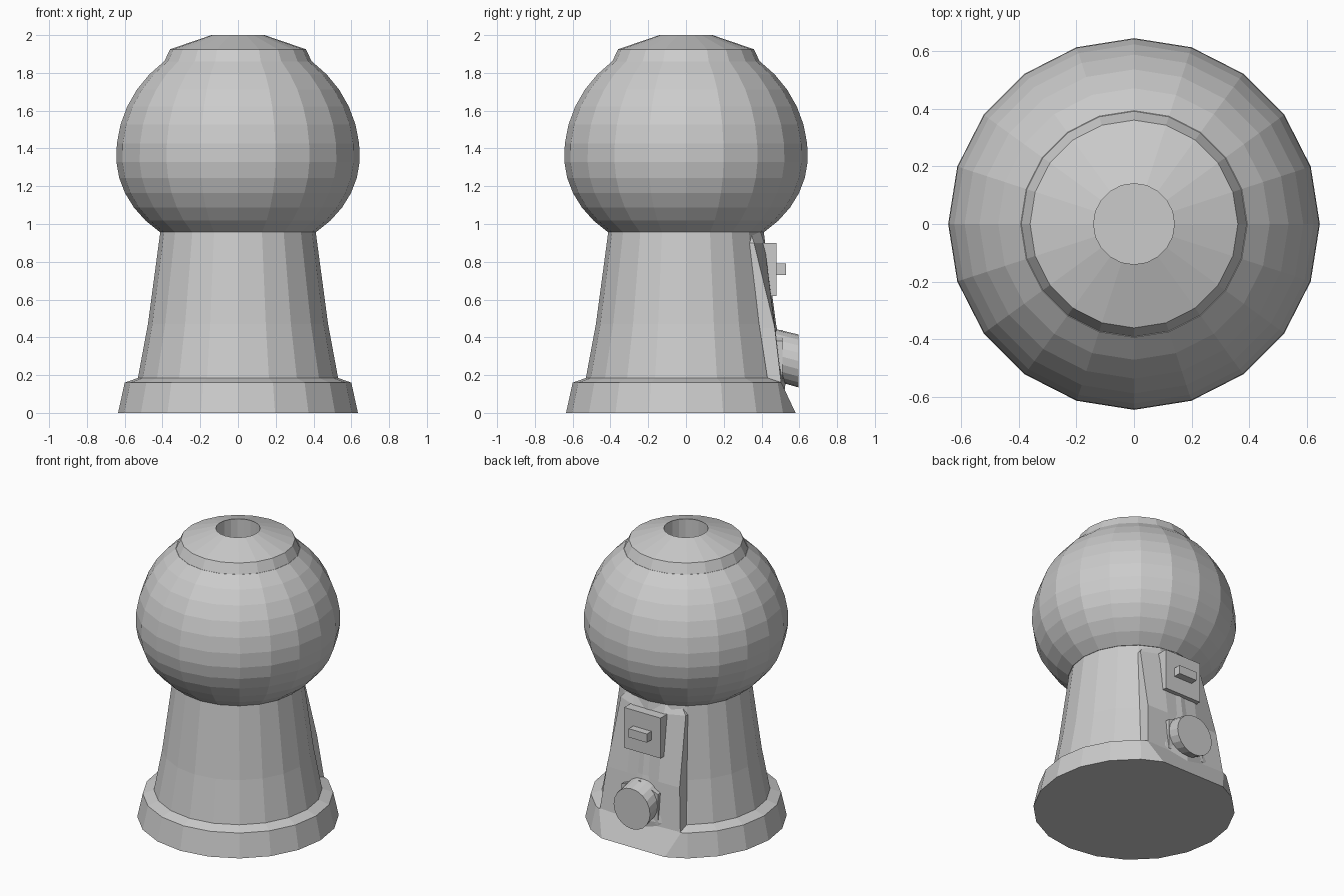
import bpy, bmesh, math
from mathutils import Vector

if "Cube" in bpy.data.objects:
    bpy.data.objects.remove(bpy.data.objects["Cube"])

SIDES = 20
grey = bpy.data.materials.new("plain grey")
grey.use_nodes = True
tone = (0.6, 0.6, 0.6, 1)
grey.diffuse_color = tone
grey.node_tree.nodes["Principled BSDF"].inputs["Base Color"].default_value = tone


def finish(name, bm):
    bmesh.ops.recalc_face_normals(bm, faces=bm.faces)
    mesh = bpy.data.meshes.new(name)
    bm.to_mesh(mesh)
    bm.free()
    mesh.materials.append(grey)
    obj = bpy.data.objects.new(name, mesh)
    bpy.context.collection.objects.link(obj)
    return obj


def skin(name, rings):
    """Closed solid through matching rings of points."""
    bm = bmesh.new()
    loops = [[bm.verts.new(p) for p in ring] for ring in rings]
    for a, b in zip(loops, loops[1:]):
        for i in range(len(a)):
            j = (i + 1) % len(a)
            bm.faces.new((a[i], a[j], b[j], b[i]))
    bm.faces.new(loops[0])
    bm.faces.new(loops[-1])
    return finish(name, bm)


def ring(y, z, r, tilt=0):
    """Circle facing up, tipped towards +y by tilt degrees."""
    t = math.radians(tilt)
    out = []
    for i in range(SIDES):
        a = i * math.tau / SIDES
        s = r * math.sin(a)
        out.append(Vector((r * math.cos(a), y + s * math.cos(t), z - s * math.sin(t))))
    return out


def box(name, half_x, y0, y1, z0, z1):
    flat = [(-half_x, z0), (half_x, z0), (half_x, z1), (-half_x, z1)]
    return skin(name, [[(x, y, z) for x, z in flat] for y in (y0, y1)])


def cut(obj, cutter):
    mod = obj.modifiers.new("bore", 'BOOLEAN')
    mod.operation = 'DIFFERENCE'
    mod.solver = 'EXACT'
    mod.object = cutter


# Base plinth, with the back sliced to a slope
base = skin("base", [ring(0, z, r) for r, z in ((0.635, 0), (0.60, 0.16), (0.53, 0.185))])
bm = bmesh.new()
bm.from_mesh(base.data)
geom = bm.verts[:] + bm.edges[:] + bm.faces[:]
bmesh.ops.bisect_plane(bm, geom=geom, plane_co=(0, 0.58, 0),
                       plane_no=(0, 0.17, 0.08), clear_outer=True)
bmesh.ops.holes_fill(bm, edges=[e for e in bm.edges if e.is_boundary])
bmesh.ops.recalc_face_normals(bm, faces=bm.faces)
bm.to_mesh(base.data)
bm.free()

# Tapered pedestal
pedestal = skin("pedestal", [ring(0, z, r) for r, z in
                             ((0.52, 0.1), (0.53, 0.185), (0.477, 0.47), (0.41, 0.97))])

# Globe: rounder above the equator, flatter below
profile = []
for i in range(12):
    a = math.radians(-50 + i * 102.5 / 11)
    profile.append((0.645 * math.cos(a), 1.36 + (0.63 if a > 0 else 0.525) * math.sin(a)))
globe = skin("globe", [ring(0, z, r) for r, z in profile])

# Cap with a shallow cone
cap = skin("cap", [ring(0, z, r) for r, z in ((0.395, 1.85), (0.36, 1.925), (0.14, 2.0))])

# Flat back panel that fades into the pedestal at its top
panel = skin("back_panel", [
    [(-w, 0.2, z), (w, 0.2, z), (w, edge, z), (0.12, mid, z), (-0.12, mid, z), (-w, edge, z)]
    for z, w, edge, mid in ((0.15, 0.31, 0.505, 0.507), (0.45, 0.28, 0.47, 0.473),
                            (0.90, 0.25, 0.36, 0.415), (0.96, 0.20, 0.34, 0.395))])

# Coin box and handle
coin_box = box("coin_box", 0.14, 0.3, 0.48, 0.62, 0.90)
handle = box("coin_handle", 0.07, 0.47, 0.53, 0.73, 0.79)

# Outlet spout and its gabled collar
spout = skin("spout", [ring(0.35, 0.33, 0.14, 90), ring(0.50, 0.30, 0.138, 90),
                       ring(0.595, 0.275, 0.14, 90)])
gable = [(-0.14, 0.17), (0.14, 0.17), (0.14, 0.38), (0, 0.44), (-0.14, 0.38)]
collar = skin("spout_collar", [[(x, y, z) for x, z in gable] for y in (0.4, 0.51)])

# Chute running from the cap down and out through the spout
chute = skin("chute_cutter", [ring(0, 2.1, 0.14), ring(0, 0.8, 0.14), ring(0.04, 0.62, 0.135, 25),
                              ring(0.16, 0.44, 0.125, 50), ring(0.35, 0.335, 0.12, 72),
                              ring(0.59, 0.275, 0.12, 82), ring(0.75, 0.235, 0.12, 82)])
chute.hide_render = True
chute.hide_viewport = True
chute.display_type = 'WIRE'
for part in (pedestal, globe, cap, panel, base, spout, collar):
    cut(part, chute)
